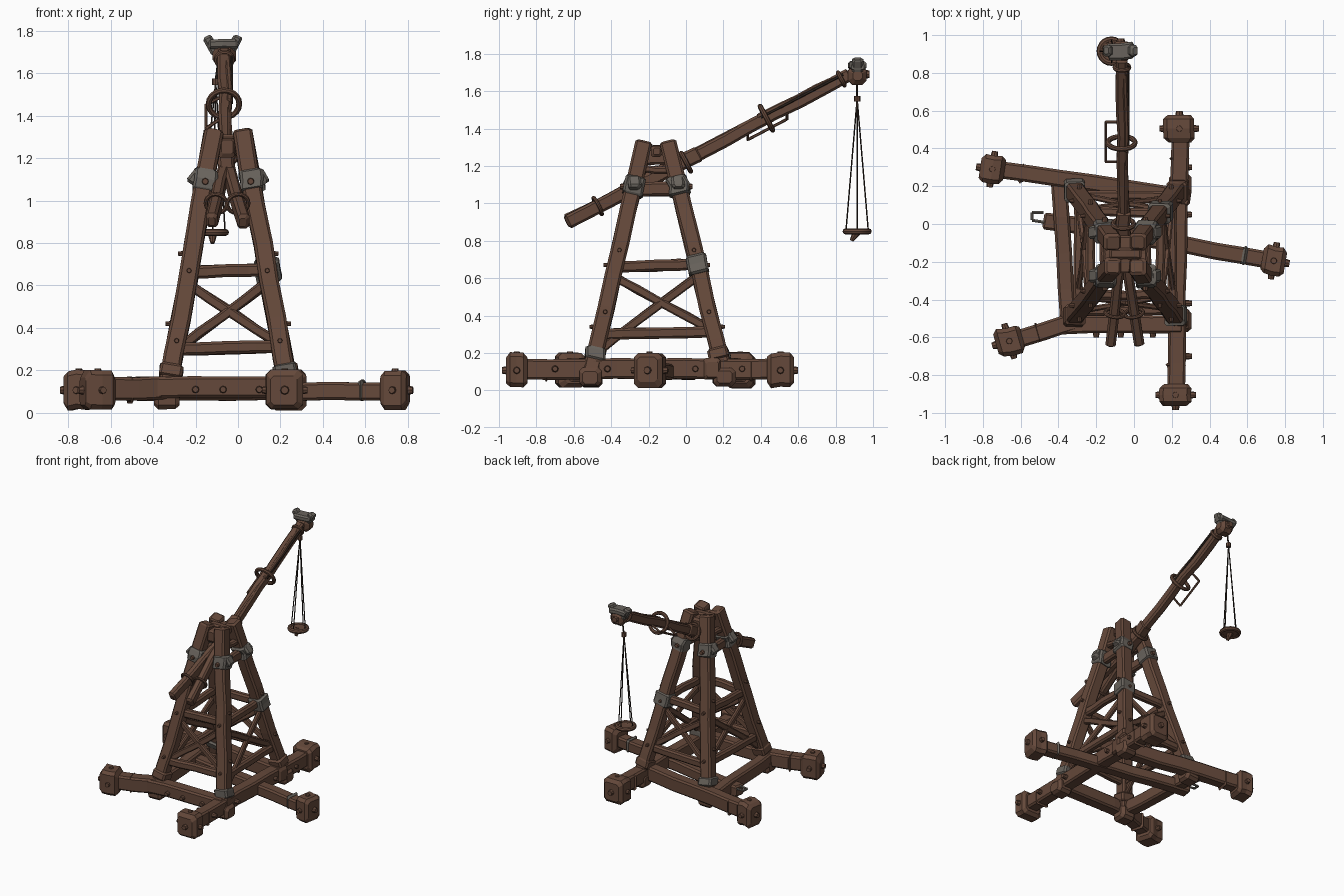
import bpy, bmesh, math, random
from mathutils import Vector, Matrix

random.seed(4)
if "Cube" in bpy.data.objects:
    bpy.data.objects.remove(bpy.data.objects["Cube"])


def material(name, rgb):
    m = bpy.data.materials.new(name)
    m.use_nodes = True
    m.diffuse_color = (*rgb, 1)
    m.node_tree.nodes["Principled BSDF"].inputs["Base Color"].default_value = (*rgb, 1)
    return m


WOOD = material("brown wood", (0.13, 0.066, 0.043))
STONE = material("grey metal", (0.14, 0.125, 0.108))
ROPE = material("dark rope", (0.03, 0.02, 0.015))


def finish(name, bm, mat, smooth=False):
    bmesh.ops.recalc_face_normals(bm, faces=bm.faces)
    mesh = bpy.data.meshes.new(name)
    bm.to_mesh(mesh)
    bm.free()
    mesh.materials.append(mat)
    for f in mesh.polygons:
        f.use_smooth = smooth
    ob = bpy.data.objects.new(name, mesh)
    bpy.context.collection.objects.link(ob)
    return ob


def frame(p, q, side=None):
    """Axes (side, up, along) for a part running from p to q."""
    z = (q - p).normalized()
    x = Vector(side) if side else z.cross(Vector((0, 0, 1)))
    if x.length < 0.01:
        x = Vector((1, 0, 0))
    x = (x - z * x.dot(z)).normalized()
    return x, z.cross(x), z


def beam(name, p, q, w, h, mat=WOOD, side=None, segs=4, rough=0.004, chamfer=0.012):
    """Hewn timber: chamfered rectangle swept from p to q with uneven edges."""
    p, q = Vector(p), Vector(q)
    x, y, z = frame(p, q, side)
    length = (q - p).length
    a, b, c = w / 2, h / 2, min(chamfer, w / 4, h / 4)
    corners = [(a, b - c), (a - c, b), (c - a, b), (-a, b - c),
               (-a, c - b), (c - a, -b), (a - c, -b), (a, c - b)]
    stations = [(0, 1 - c / a)] + [(c + (length - 2 * c) * i / segs, 1) for i in range(segs + 1)]
    stations.append((length, 1 - c / a))
    bm = bmesh.new()
    rings = []
    for t, s in stations:
        jig = [random.uniform(-rough, rough) for _ in range(2)]
        rings.append([bm.verts.new(p + z * t + x * (u * s + jig[0]) + y * (v * s + jig[1]))
                      for u, v in corners])
    for r0, r1 in zip(rings, rings[1:]):
        for i in range(8):
            j = (i + 1) % 8
            bm.faces.new((r0[i], r0[j], r1[j], r1[i]))
    bm.faces.new(rings[0])
    bm.faces.new(rings[-1])
    return finish(name, bm, mat)


def rod(name, p, q, r, mat=WOOD, sides=6, r2=None):
    p, q = Vector(p), Vector(q)
    x, y, z = frame(p, q)
    rot = Matrix((x, y, z)).transposed().to_4x4()
    bm = bmesh.new()
    bmesh.ops.create_cone(bm, cap_ends=True, segments=sides, radius1=r, radius2=r if r2 is None else r2,
                          depth=(q - p).length, matrix=Matrix.Translation((p + q) / 2) @ rot)
    return finish(name, bm, mat)


def bolt(p, n, r=0.02, mat=WOOD):
    p, n = Vector(p), Vector(n).normalized()
    rod("bolt", p - n * 0.02, p + n * 0.022, r, mat, 8, r * 0.7)


def ring(name, centre, axis, radius, thick, mat=WOOD):
    bpy.ops.mesh.primitive_torus_add(major_radius=radius, minor_radius=thick, major_segments=20,
                                     minor_segments=8, location=centre,
                                     rotation=Vector(axis).to_track_quat('Z', 'Y').to_euler())
    ob = bpy.context.object
    ob.name = name
    ob.data.materials.append(mat)
    bpy.ops.object.shade_smooth_by_angle()


# Tower legs: indexed by side (0 right, 1 left) and depth (0 front, 1 back)
FOOT = {0: -0.335, 1: 0.245}, {0: -0.51, 1: 0.205}
HEAD = {0: -0.115, 1: 0.02}, {0: -0.225, 1: -0.095}


def on_leg(i, j, z):
    t = (z - 0.08) / 1.24
    return Vector([f[k] + (h[k] - f[k]) * t for f, h, k in zip(FOOT, HEAD, (i, j))] + [z])


for i in (0, 1):
    for j in (0, 1):
        sx, sy = 2 * i - 1, 2 * j - 1
        beam("tower_leg", on_leg(i, j, 0.08), on_leg(i, j, 1.33), 0.09, 0.09, side=(1, 0, 0), segs=7)
        # grey clamps near the top, and foot brackets
        beam("top_clamp", on_leg(i, j, 1.04), on_leg(i, j, 1.14), 0.11, 0.11, STONE, (1, 0, 0), 2, 0.007)
        c = on_leg(i, j, 1.1)
        beam("clamp_lug", c + Vector((sx * 0.03, 0, 0.04)), c + Vector((sx * 0.07, 0, -0.02)),
             0.07, 0.05, STONE, (0, 1, 0), 1)
        beam("foot_bracket", on_leg(i, j, 0.16), on_leg(i, j, 0.225), 0.11, 0.11,
             STONE if i != j else WOOD, (1, 0, 0), 1, 0.006)
        bolt(c + Vector((0, sy * 0.055, -0.01)), (0, sy, 0))
        for z in (0.42, 0.75):
            bolt(on_leg(i, j, z) + Vector((sx * 0.045, 0, 0)), (sx, 0, 0), 0.014)
            bolt(on_leg(i, j, z - 0.08) + Vector((0, sy * 0.045, 0)), (0, sy, 0), 0.014)
beam("rail_clamp", on_leg(1, 1, 0.62), on_leg(1, 1, 0.72), 0.12, 0.11, STONE, (1, 0, 0), 2)

# Rails and crossed braces on each side of the tower
faces = [((0, 0), (1, 0)), ((0, 1), (1, 1)), ((0, 0), (0, 1)), ((1, 0), (1, 1))]
for n, (a, b) in enumerate(faces):
    for z, h in ((0.3, 0.06), (0.66, 0.06)):
        p, q = on_leg(*a, z), on_leg(*b, z + 0.015)
        d = (q - p).normalized() * 0.02
        beam("tower_rail", p - d, q + d, 0.05, h)
    beam("cross_brace", on_leg(*a, 0.61), on_leg(*b, 0.32), 0.03, 0.045)
    beam("cross_brace", on_leg(*b, 0.62), on_leg(*a, 0.29 if n < 2 else 0.2), 0.03, 0.045)
    if n > 1:
        beam("upper_rail", on_leg(*a, 1.075), on_leg(*b, 1.075), 0.05, 0.075)
        beam("upper_rail", on_leg(*a, 1.18), on_leg(*b, 1.18), 0.05, 0.04)
beam("top_block", (-0.05, -0.26, 1.25), (-0.05, -0.06, 1.25), 0.08, 0.09, segs=2)
beam("top_pin", (-0.13, -0.16, 1.28), (0.04, -0.16, 1.28), 0.06, 0.06, segs=2)

# Base timbers and their end blocks
beam("long_base_beam", (0.245, 0.55, 0.115), (0.22, -0.93, 0.115), 0.095, 0.11, segs=8)
beam("back_base_beam", (-0.75, 0.29, 0.115), (0.3, 0.14, 0.115), 0.09, 0.11, segs=6)
beam("front_outrigger", (-0.68, -0.625, 0.115), (-0.28, -0.51, 0.115), 0.095, 0.11)
beam("front_base_beam", (-0.4, -0.535, 0.12), (0.26, -0.53, 0.12), 0.095, 0.1)
beam("side_base_beam", (-0.4, 0.24, 0.115), (-0.345, -0.55, 0.115), 0.085, 0.1)
beam("middle_outrigger", (0.74, -0.195, 0.1), (-0.48, 0.02, 0.1), 0.09, 0.085, segs=8)
blocks = [((0.24, 0.505), (0, 1), 0.145, 0.165), ((0.22, -0.905), (0, -1), 0.115, 0.17),
          ((-0.75, 0.29), (-1, 0.15), 0.13, 0.15), ((-0.66, -0.62), (-1, -0.29), 0.145, 0.15),
          ((0.74, -0.195), (1, -0.17), 0.125, 0.155)]
for (x, y), d, length, width in blocks:
    c, d = Vector((x, y, 0.107)), Vector((*d, 0)).normalized()
    s = Vector((-d.y, d.x, 0))
    beam("end_block", c - d * length / 2, c + d * length / 2, width, 0.185, segs=2, rough=0.006, chamfer=0.022)
    bolt(c + d * length / 2, d, 0.025)
    for k in (-1, 1):
        bolt(c + s * k * width / 2, s * k, 0.022)
    bolt(c + Vector((0, 0, 0.08)), (0, 0, 1), 0.022)
    beam("beam_strap", c - d * 0.17, c - d * 0.145, 0.105, 0.12 if x < 0.7 else 0.1,
         STONE if x > 0.7 else WOOD, segs=1)
for i in (0, 1):
    for j in (0, 1):
        x, y = FOOT[0][i], FOOT[1][j]
        beam("corner_foot", (x - 0.06, y, 0.07), (x + 0.06, y, 0.07), 0.12, 0.1, segs=1, chamfer=0.02)
for x in (-0.2, -0.07, 0.1):
    bolt((x, -0.58, 0.11), (0, -1, 0))
for y in (-0.7, -0.42, 0.05, 0.3):
    bolt((0.285, y, 0.115), (1, 0, 0))

# Wall bracket at the end of the middle timber
for p, q in (((-0.54, 0.06), (-0.54, 0.02)), ((-0.54, 0.06), (-0.48, 0.06)), ((-0.54, 0.02), (-0.42, 0.0))):
    rod("side_hook", (*p, 0.13), (*q, 0.13), 0.009, STONE)

# Throwing arm: single boom behind, two diverging prongs in front
pivot, tip = Vector((-0.055, -0.12, 1.165)), Vector((-0.065, 0.88, 1.69))
along = (tip - pivot).normalized()
beam("arm_boom", pivot - along * 0.08, tip, 0.06, 0.07, segs=8)
beam("arm_sleeve", pivot - along * 0.1, pivot + along * 0.22, 0.075, 0.085)
for x in (-0.125, 0.025):
    end = Vector((x, -0.64, 0.9))
    beam("arm_prong", pivot + along * 0.06, end, 0.055, 0.075, segs=5)
    d = (pivot - end).normalized()
    ring("prong_band", end + d * 0.19, d, 0.05, 0.01)
beam("boom_splint", (-0.04, 0.38, 1.465), (-0.045, 0.8, 1.675), 0.025, 0.025)
rod("boom_stay", (-0.05, -0.02, 1.25), (-0.05, 0.42, 1.48), 0.011)
rod("boom_stay", (-0.03, 0.4, 1.46), (-0.03, 0.84, 1.69), 0.008, ROPE)
ring("boom_ring", (-0.066, 0.43, 1.455), along, 0.072, 0.014)
ring("sleeve_ring", (-0.056, 0.0, 1.22), along, 0.055, 0.013)
ring("boom_collar", (-0.064, 0.83, 1.665), along, 0.038, 0.012)

# Handle on the boom
for p, q in (((-0.15, 0.33, 1.34), (-0.15, 0.54, 1.45)), ((-0.15, 0.33, 1.34), (-0.06, 0.33, 1.4)),
             ((-0.15, 0.54, 1.45), (-0.06, 0.54, 1.5))):
    rod("boom_handle", p, q, 0.008)

# Boom head: wooden hub with a flared grey cap
beam("head_hub", (-0.12, 0.915, 1.685), (-0.01, 0.915, 1.685), 0.1, 0.1, segs=2, chamfer=0.025)
beam("head_cap", (-0.14, 0.915, 1.735), (0.0, 0.915, 1.735), 0.09, 0.045, STONE, segs=2, rough=0.007)
for s in (-1, 1):
    beam("head_horn", (-0.07 + s * 0.03, 0.915, 1.69), (-0.07 + s * 0.075, 0.915, 1.775),
         0.06, 0.045, STONE, (0, 1, 0), 1)
bolt((-0.07, 0.96, 1.69), (0, 1, 0), 0.028)

# Hanging plate on ropes
plate = Vector((-0.12, 0.915, 0.85))
hook = Vector((-0.105, 0.915, 1.56))
ring("plate_rim", plate, (0, 0, 1), 0.062, 0.016)
rod("plate_disc", plate - Vector((0, 0, 0.01)), plate + Vector((0, 0, 0.008)), 0.06, sides=16)
rod("plate_peg", plate - Vector((0, 0.03, 0.05)), plate, 0.01, sides=8, r2=0.025)
rod("rope_knot", hook - Vector((0, 0, 0.015)), hook + Vector((0, 0, 0.015)), 0.018, sides=8)
rod("rope_top", hook, (-0.09, 0.915, 1.67), 0.006, ROPE)
for k in range(4):
    a = math.pi / 2 * k
    rod("plate_rope", plate + Vector((math.cos(a), math.sin(a), 0)) * 0.06, hook, 0.004, ROPE, 5)
